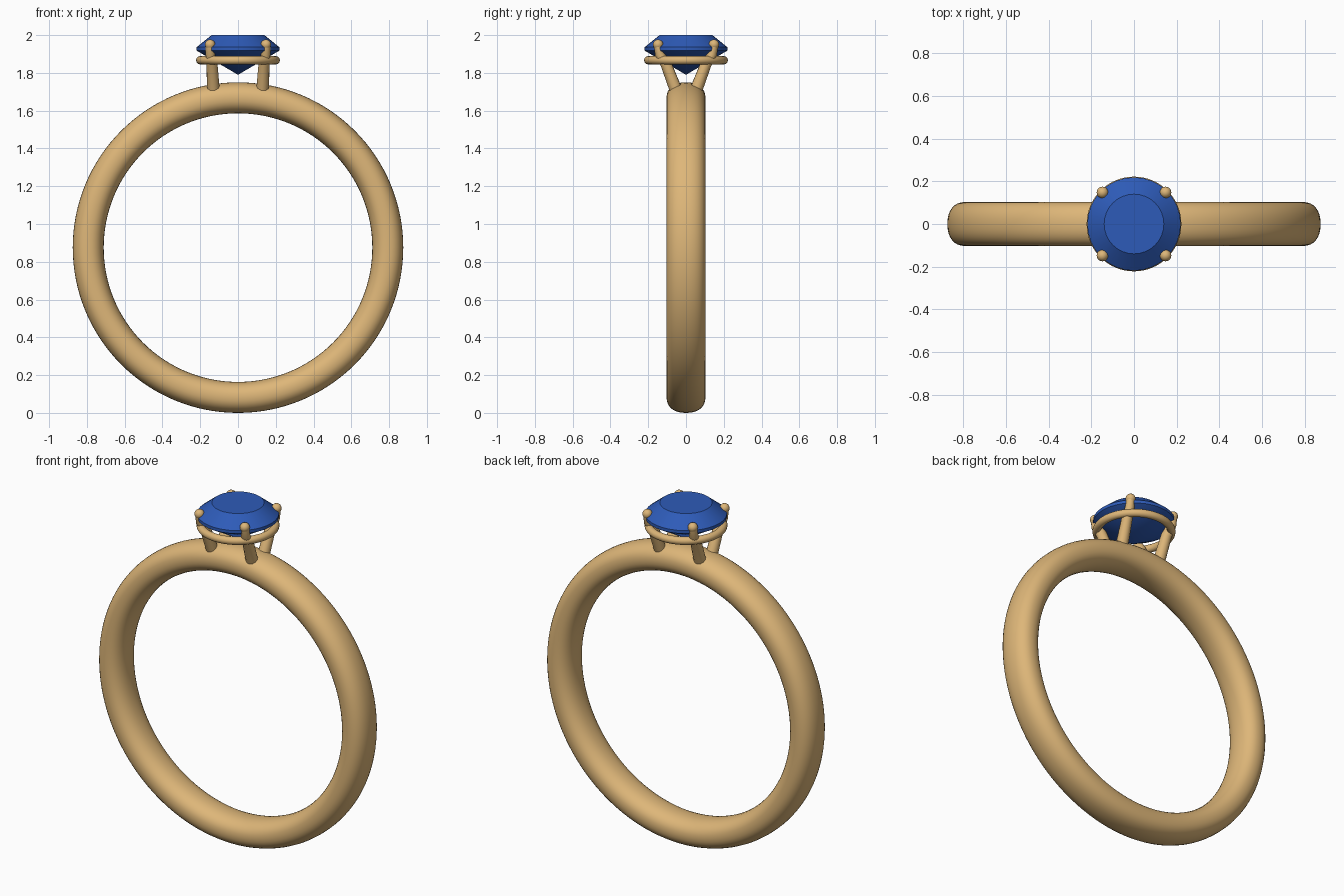
import bpy, bmesh, math

old = bpy.data.objects.get("Cube")
if old:
    bpy.data.objects.remove(old, do_unlink=True)


def make_material(name, rgb):
    m = bpy.data.materials.new(name)
    m.use_nodes = True
    m.diffuse_color = (*rgb, 1)
    m.node_tree.nodes["Principled BSDF"].inputs["Base Color"].default_value = (*rgb, 1)
    return m


gold = make_material("warm gold", (0.73, 0.47, 0.19))
blue = make_material("sapphire blue", (0.027, 0.105, 0.48))


def finish(obj, name, material, angle):
    obj.name = name
    obj.data.materials.clear()
    obj.data.materials.append(material)
    bpy.ops.object.select_all(action='DESELECT')
    obj.select_set(True)
    bpy.context.view_layer.objects.active = obj
    bpy.ops.object.shade_smooth_by_angle(angle=math.radians(angle))
    return obj


def lathe(name, profile, steps, material, angle, closed):
    """Spin an (r, z) profile round the z axis."""
    bm = bmesh.new()
    verts = [bm.verts.new((r, 0, z)) for r, z in profile]
    pairs = list(zip(verts, verts[1:]))
    if closed:
        pairs.append((verts[-1], verts[0]))
    edges = [bm.edges.new(p) for p in pairs]
    bmesh.ops.spin(bm, geom=verts + edges, cent=(0, 0, 0), axis=(0, 0, 1),
                   angle=math.tau, steps=steps)
    bmesh.ops.remove_doubles(bm, verts=bm.verts, dist=0.0005)
    bmesh.ops.recalc_face_normals(bm, faces=bm.faces)
    mesh = bpy.data.meshes.new(name)
    bm.to_mesh(mesh)
    bm.free()
    obj = bpy.data.objects.new(name, mesh)
    bpy.context.collection.objects.link(obj)
    return finish(obj, name, material, angle)


def oval(radius, height, half_r, half_z, power, count):
    """Closed rounded section centred at (radius, height)."""
    points = []
    for i in range(count):
        c, s = math.cos(math.tau * i / count), math.sin(math.tau * i / count)
        points.append((radius + half_r * math.copysign(abs(c) ** (2 / power), c),
                       height + half_z * math.copysign(abs(s) ** (2 / power), s)))
    return points


# Finger band, standing upright
band = lathe("band", oval(0.793, 0, 0.082, 0.103, 2.25, 32), 128, gold, 60, True)
band.rotation_euler.x = math.pi / 2
band.location.z = 0.875

# Wire ring under the stone
lathe("basket_ring", oval(0.2, 1.867, 0.022, 0.022, 2, 16), 64, gold, 60, True)

# Cut stone: table, crown, girdle and pointed pavilion
lathe("gemstone", [(0, 2.0), (0.14, 2.0), (0.219, 1.936), (0.219, 1.918), (0, 1.79)],
      32, blue, 20, False)

# Four tapered prongs with ball tips
for side, sx in (("left", 1), ("right", -1)):
    for end, sy in (("front", -1), ("back", 1)):
        curve = bpy.data.curves.new("prong", 'CURVE')
        curve.dimensions = '3D'
        curve.bevel_depth = 0.025
        curve.bevel_resolution = 4
        curve.use_fill_caps = True
        spline = curve.splines.new('POLY')
        path = [(0.127, 0.035, 1.66, 1.4), (0.138, 0.105, 1.845, 1.2),
                (0.147, 0.14, 1.9, 1.0), (0.148, 0.148, 1.95, 0.95)]
        spline.points.add(len(path) - 1)
        for point, (x, y, z, size) in zip(spline.points, path):
            point.co = (sx * x, sy * y, z, 1)
            point.radius = size
        prong = bpy.data.objects.new("prong", curve)
        bpy.context.collection.objects.link(prong)
        bpy.ops.object.select_all(action='DESELECT')
        prong.select_set(True)
        bpy.context.view_layer.objects.active = prong
        bpy.ops.object.convert(target='MESH')
        finish(bpy.context.object, f"prong_{end}_{side}", gold, 50)

        bpy.ops.mesh.primitive_uv_sphere_add(segments=20, ring_count=12, radius=0.027,
                                             location=(sx * 0.148, sy * 0.148, 1.95))
        finish(bpy.context.object, f"prong_tip_{end}_{side}", gold, 60)
